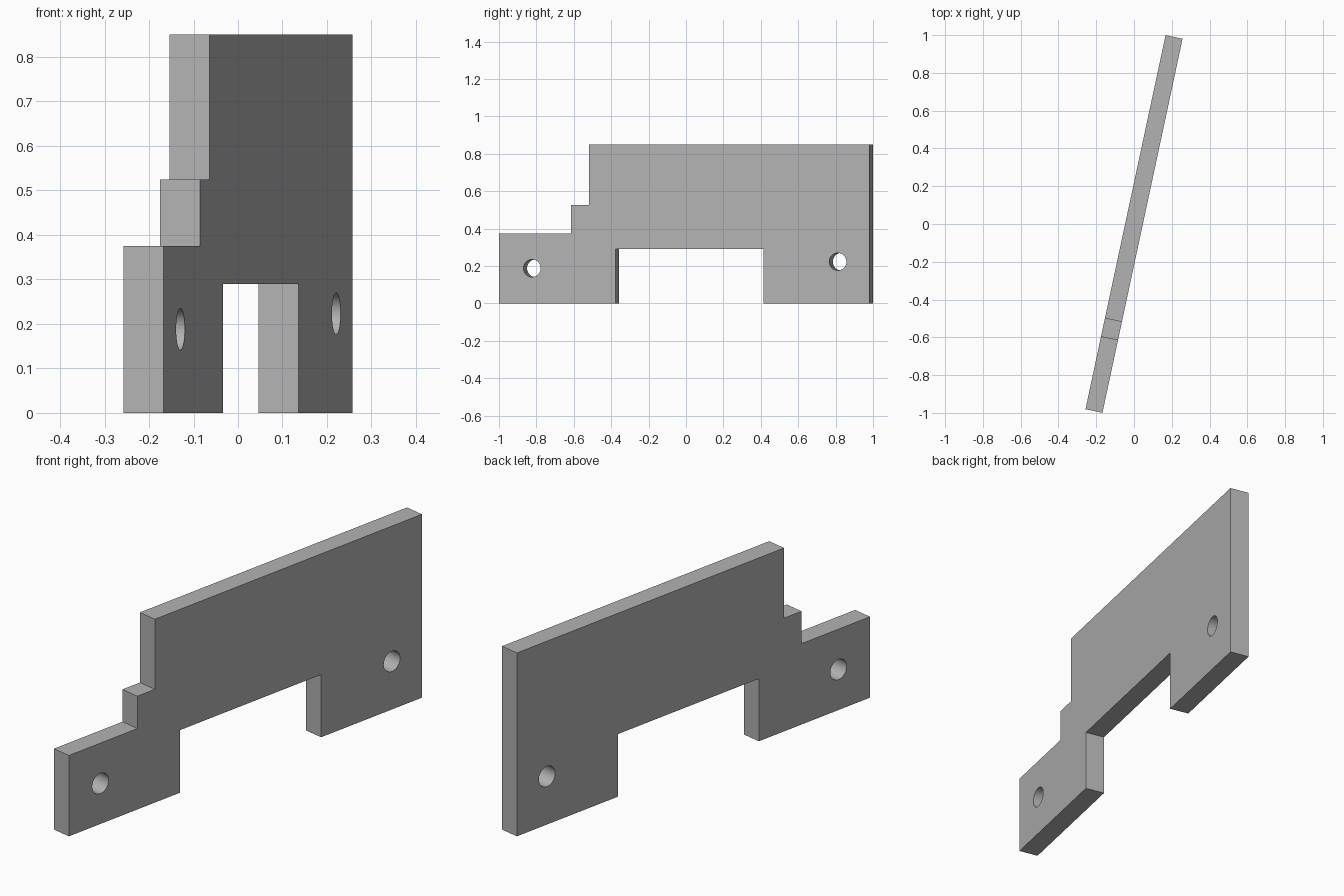
import bpy, bmesh, math
from mathutils import Matrix

cube = bpy.data.objects.get("Cube")
if cube:
    bpy.data.objects.remove(cube, do_unlink=True)

LENGTH, THICK, HEIGHT = 2.025, 0.092, 0.85
YAW = Matrix.Rotation(math.radians(-12.09), 4, "Z")
END = LENGTH / 2

grey = bpy.data.materials.new("plain grey")
grey.use_nodes = True
COLOUR = (0.45, 0.45, 0.45, 1)
grey.diffuse_color = COLOUR
grey.node_tree.nodes["Principled BSDF"].inputs["Base Color"].default_value = COLOUR


def make_object(name, bm):
    bmesh.ops.recalc_face_normals(bm, faces=bm.faces)
    bm.transform(YAW)
    mesh = bpy.data.meshes.new(name)
    bm.to_mesh(mesh)
    bm.free()
    mesh.materials.append(grey)
    obj = bpy.data.objects.new(name, mesh)
    bpy.context.collection.objects.link(obj)
    return obj


# Stepped plate outline (along the length, height), with a notch underneath
outline = [(-END, 0), (-0.375, 0), (-0.375, 0.29), (0.434, 0.29), (0.434, 0),
           (END, 0), (END, HEIGHT), (-0.52, HEIGHT), (-0.52, 0.525),
           (-0.62, 0.525), (-0.62, 0.375), (-END, 0.375)]
bm = bmesh.new()
face = bm.faces.new([bm.verts.new((-THICK / 2, u, z)) for u, z in outline])
extruded = bmesh.ops.extrude_face_region(bm, geom=[face])["geom"]
bmesh.ops.translate(bm, vec=(THICK, 0, 0),
                    verts=[v for v in extruded if isinstance(v, bmesh.types.BMVert)])
plate = make_object("bracket_plate", bm)

# Round bolt holes through both feet
for name, u, z in (("front_hole_cutter", -0.832, 0.188),
                   ("back_hole_cutter", 0.84, 0.223)):
    bm = bmesh.new()
    place = Matrix.Translation((0, u, z)) @ Matrix.Rotation(math.pi / 2, 4, "Y")
    bmesh.ops.create_cone(bm, cap_ends=True, segments=48, radius1=0.047,
                          radius2=0.047, depth=THICK * 3, matrix=place)
    cutter = make_object(name, bm)
    cutter.hide_render = True
    cut = plate.modifiers.new(name, "BOOLEAN")
    cut.operation = "DIFFERENCE"
    cut.solver = "EXACT"
    cut.object = cutter
    bpy.context.view_layer.objects.active = plate
    bpy.ops.object.modifier_apply(modifier=cut.name)
    bpy.data.objects.remove(cutter, do_unlink=True)

# Smooth hole walls, sharp plate edges
bpy.ops.object.select_all(action="DESELECT")
plate.select_set(True)
bpy.context.view_layer.objects.active = plate
bpy.ops.object.shade_smooth_by_angle(angle=math.radians(30))
